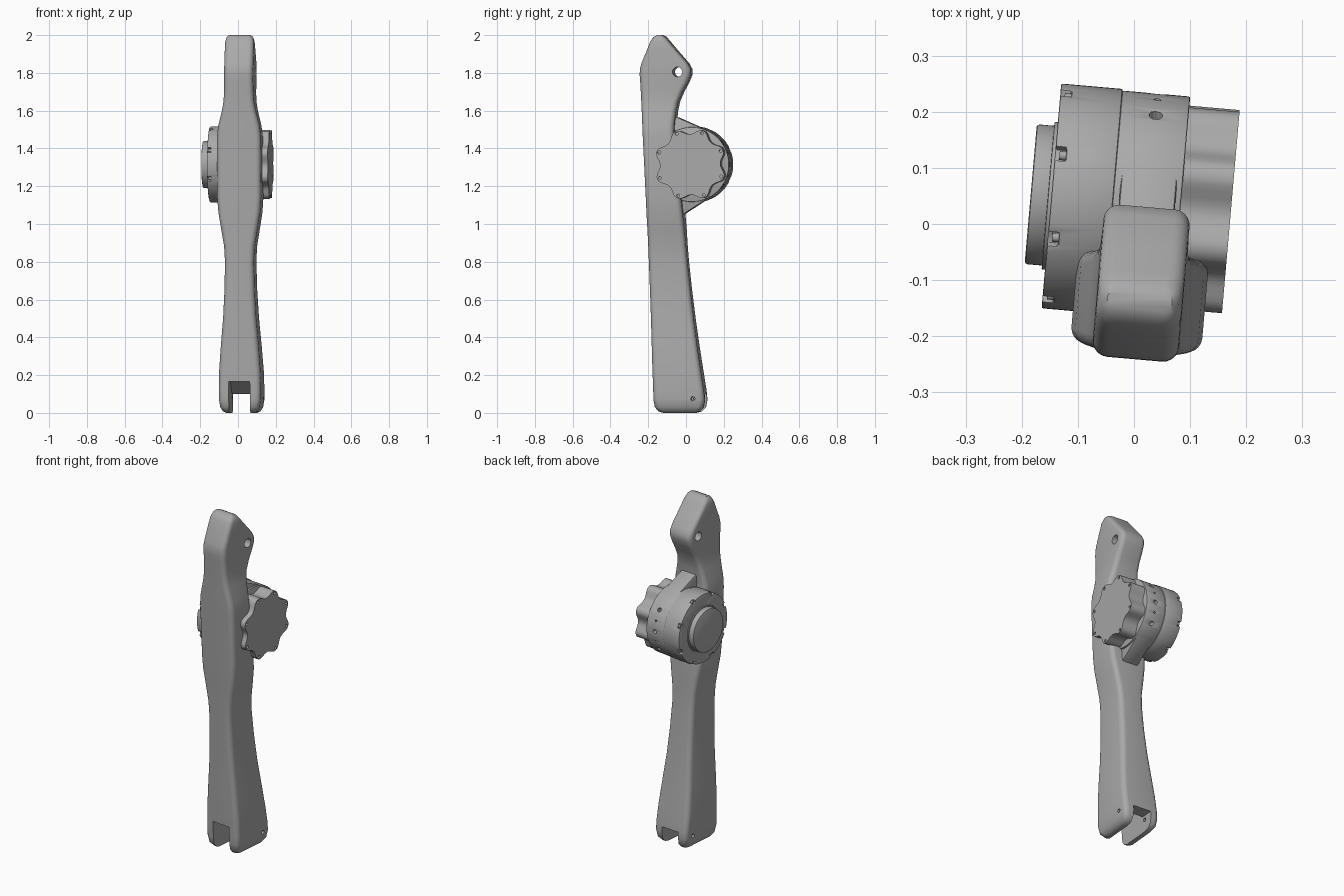
import bpy, bmesh, math
from mathutils import Matrix, Vector

if "Cube" in bpy.data.objects:
    bpy.data.objects.remove(bpy.data.objects["Cube"], do_unlink=True)

grey = bpy.data.materials.new("plain grey")
grey.use_nodes = True
COLOUR = (0.4, 0.4, 0.4, 1)
grey.diffuse_color = COLOUR
grey.node_tree.nodes["Principled BSDF"].inputs["Base Color"].default_value = COLOUR

TURN = Matrix.Rotation(math.radians(-5), 4, "Z")   # whole model is turned slightly
CY, CZ = 0.037, 1.315                              # drive axis, parallel to x
ARM_X = 0.022                                      # middle of the arm


def make(name, bm):
    bmesh.ops.recalc_face_normals(bm, faces=bm.faces)
    mesh = bpy.data.meshes.new(name)
    bm.to_mesh(mesh)
    bm.free()
    ob = bpy.data.objects.new(name, mesh)
    bpy.context.collection.objects.link(ob)
    mesh.materials.append(grey)
    ob.matrix_world = TURN
    return ob


def activate(ob):
    bpy.ops.object.select_all(action="DESELECT")
    ob.select_set(True)
    bpy.context.view_layer.objects.active = ob


def finish(ob, bevel=0.0, angle=35):
    activate(ob)
    if bevel:
        m = ob.modifiers.new("bevel", "BEVEL")
        m.width, m.segments, m.limit_method = bevel, 2, "ANGLE"
        m.angle_limit = math.radians(40)
        bpy.ops.object.modifier_apply(modifier=m.name)
    bpy.ops.object.shade_smooth_by_angle(angle=math.radians(angle))


def cut(ob, cutter):
    activate(ob)
    m = ob.modifiers.new("cut", "BOOLEAN")
    m.operation, m.object, m.solver = "DIFFERENCE", cutter, "EXACT"
    bpy.ops.object.modifier_apply(modifier=m.name)
    bpy.data.objects.remove(cutter, do_unlink=True)


def prism(name, outline, x0, x1):
    """Extrude a (y, z) outline along x."""
    bm = bmesh.new()
    a = [bm.verts.new((x0, y, z)) for y, z in outline]
    b = [bm.verts.new((x1, y, z)) for y, z in outline]
    bm.faces.new(a)
    bm.faces.new(b)
    for i in range(len(a)):
        j = (i + 1) % len(a)
        bm.faces.new((a[i], a[j], b[j], b[i]))
    return make(name, bm)


def polar(r, deg):
    t = math.radians(deg)
    return CY + r * math.cos(t), CZ + r * math.sin(t)


def rods(name, items):
    """Cylinders given as (centre, axis, radius, length)."""
    bm = bmesh.new()
    for c, axis, r, length in items:
        rot = Vector((0, 0, 1)).rotation_difference(Vector(axis)).to_matrix().to_4x4()
        bmesh.ops.create_cone(bm, cap_ends=True, segments=20, radius1=r, radius2=r,
                              depth=length, matrix=Matrix.Translation(c) @ rot)
    return make(name, bm)


def disc(name, r, x0, x1, n=72):
    return prism(name, [polar(r, 360 * i / n) for i in range(n)], x0, x1)


# Arm: rounded rectangles lofted upward (z, front y, back y, half width)
stations = [
    (0.0, -0.115, 0.055, 0.078), (0.008, -0.138, 0.082, 0.092), (0.03, -0.157, 0.102, 0.105),
    (0.07, -0.164, 0.109, 0.111), (0.12, -0.165, 0.104, 0.112), (0.22, -0.169, 0.088, 0.110),
    (0.36, -0.174, 0.067, 0.100), (0.50, -0.179, 0.048, 0.088), (0.65, -0.185, 0.030, 0.080),
    (0.80, -0.191, 0.014, 0.077), (0.88, -0.194, 0.007, 0.081), (0.97, -0.197, 0.000, 0.096),
    (1.06, -0.201, -0.009, 0.111), (1.14, -0.204, -0.017, 0.117), (1.46, -0.220, -0.053, 0.117),
    (1.52, -0.223, -0.054, 0.110), (1.60, -0.228, -0.045, 0.090), (1.65, -0.231, -0.033, 0.081),
    (1.70, -0.234, -0.011, 0.078), (1.75, -0.237, 0.016, 0.077), (1.79, -0.240, 0.032, 0.077),
    (1.82, -0.239, 0.032, 0.077), (1.85, -0.231, 0.016, 0.077), (1.92, -0.202, -0.045, 0.077),
    (1.965, -0.184, -0.083, 0.076), (1.99, -0.168, -0.104, 0.070), (2.0, -0.148, -0.122, 0.058)]
bm = bmesh.new()
rings = []
for z, y0, y1, h in stations:
    r = min(0.028, (y1 - y0) * 0.45)
    ring = []
    for k, (sx, sy) in enumerate(((1, 1), (-1, 1), (-1, -1), (1, -1))):
        px = ARM_X + sx * (h - r)
        py = y1 - r if sy > 0 else y0 + r
        for s in range(6):
            t = math.radians(90 * k + 18 * s)
            ring.append(bm.verts.new((px + r * math.cos(t), py + r * math.sin(t), z)))
    rings.append(ring)
for a, b in zip(rings, rings[1:]):
    for i in range(len(a)):
        j = (i + 1) % len(a)
        bm.faces.new((a[i], a[j], b[j], b[i]))
bm.faces.new(rings[0])
bm.faces.new(rings[-1])
arm = make("arm", bm)

# Fork slot at the foot and the pin holes
cut(arm, prism("slot_cutter", [(-0.3, -0.1), (0.3, -0.1), (0.3, 0.10), (0.03, 0.10),
                               (-0.06, 0.165), (-0.3, 0.165)], ARM_X - 0.057, ARM_X + 0.055))
cut(arm, rods("pin_cutter", [((ARM_X, -0.037, 1.805), (1, 0, 0), 0.026, 0.5),
                             ((ARM_X, 0.048, 0.075), (1, 0, 0), 0.011, 0.5)]))
finish(arm)

# Bracket blending the drive into the arm
arc = [polar(0.197, -58 + 125 * i / 30) for i in range(31)]
bracket = prism("drive_bracket", [(-0.1, 1.05), (-0.01, 1.05)] + arc + [(-0.04, 1.565), (-0.1, 1.565)],
                -0.03, 0.07)
finish(bracket, 0.006)

# Central housing with radial holes
housing = disc("drive_housing", 0.198, -0.0415, 0.08)
radial = []
for deg, r in ((36, 0.012), (0, 0.012), (-36, 0.012), (18, 0.006), (-18, 0.006)):
    y, z = polar(0.2, deg)
    radial.append(((0.022, y, z), (0, y - CY, z - CZ), r, 0.06))
for ob in (housing, bracket):
    cut(ob, rods("radial_cutter", radial))
finish(housing, 0.003)

# Round cover with rim notches
cover = disc("round_cover", 0.201, -0.151, -0.041)
bm = bmesh.new()
for i in range(8):
    deg = 22.5 + 45 * i
    y, z = polar(0.199, deg)
    m = (Matrix.Translation((-0.146, y, z)) @ Matrix.Rotation(math.radians(deg), 4, "X")
         @ Matrix.Diagonal((0.03, 0.026, 0.026, 1)))
    bmesh.ops.create_cube(bm, size=1, matrix=m)
cut(cover, make("notch_cutter", bm))
finish(cover, 0.003)

# Screws in the rim notches
screws = rods("cover_screws", [((-0.137, *polar(0.191, 22.5 + 45 * i)), (1, 0, 0), 0.008, 0.012)
                               for i in range(8)])
finish(screws)

# Raised cap with a shallow ring step
step = disc("cap_step", 0.132, -0.157, -0.14)
finish(step, 0.002)
cap = disc("end_cap", 0.125, -0.188, -0.14)
finish(cap, 0.005)

# Fluted eight-lobed hub with a screw hole in each lobe
outline = []
for i in range(8):
    mid = 24 + 45 * i
    outline += [polar(0.184, mid - 7), polar(0.190, mid - 4), polar(0.191, mid),
                polar(0.190, mid + 4), polar(0.184, mid + 7)]
    outline += [polar(0.160 + 0.018 * (s / 3) ** 2, mid + 22.5 + s * 4.2) for s in range(-3, 4)]
hub = prism("lobed_hub", outline, 0.075, 0.170)
cut(hub, rods("lobe_cutter", [((0.17, *polar(0.177, 24 + 45 * i)), (1, 0, 0), 0.008, 0.03)
                              for i in range(8)]))
finish(hub)
